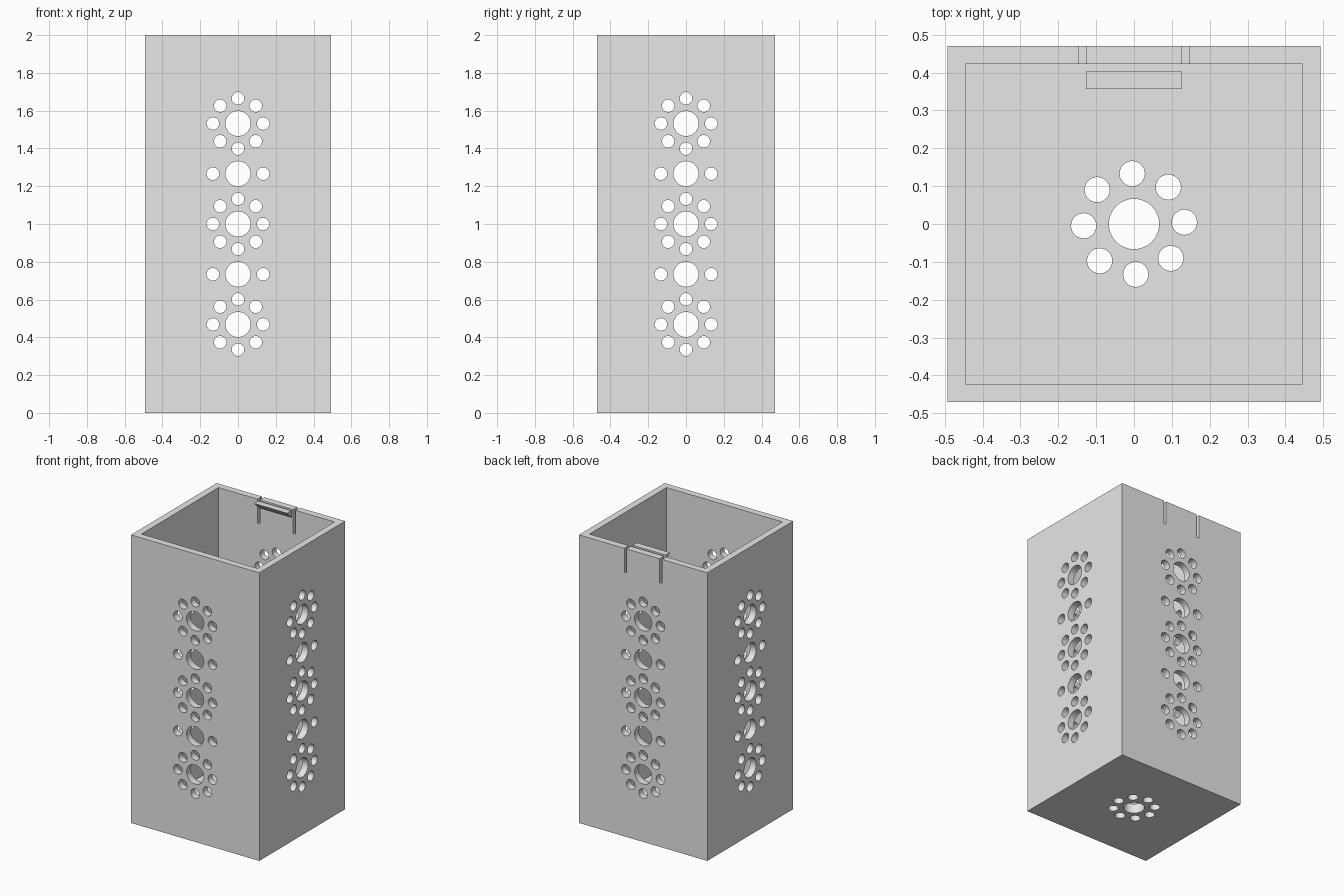
import bpy, bmesh, math
from mathutils import Matrix, Vector

if "Cube" in bpy.data.objects:
    bpy.data.objects.remove(bpy.data.objects["Cube"], do_unlink=True)

HX, HY, H = 0.493, 0.47, 2.0       # half width, half depth, height
WALL = 0.067
PITCH = 0.133                      # hole ring radius
TAB, SLIT, SLIT_DEPTH = 0.127, 0.018, 0.167
LIP = 0.046

grey = bpy.data.materials.new("plain grey")
grey.use_nodes = True
grey.diffuse_color = (0.8, 0.8, 0.8, 1)
grey.node_tree.nodes["Principled BSDF"].inputs["Base Color"].default_value = (0.8, 0.8, 0.8, 1)


def make_object(name, bm):
    bmesh.ops.recalc_face_normals(bm, faces=bm.faces)
    mesh = bpy.data.meshes.new(name)
    bm.to_mesh(mesh)
    bm.free()
    mesh.materials.append(grey)
    obj = bpy.data.objects.new(name, mesh)
    bpy.context.collection.objects.link(obj)
    return obj


def add_box(bm, lo, hi):
    lo, hi = Vector(lo), Vector(hi)
    m = Matrix.Translation((lo + hi) / 2) @ Matrix.Diagonal((*(hi - lo), 1))
    return bmesh.ops.create_cube(bm, size=1, matrix=m)


def drill(bm, frame, u, v, radius, depth=0.2):
    # Frame z points along the drill axis, its origin is on the wall
    bmesh.ops.create_cone(bm, cap_ends=True, segments=32, radius1=radius, radius2=radius,
                          depth=depth, matrix=frame @ Matrix.Translation((u, v, 0)))


def ring(bm, frame, v, angles):
    drill(bm, frame, 0, v, PITCH / 2)
    for a in angles:
        a = math.radians(a)
        drill(bm, frame, PITCH * math.cos(a), v + PITCH * math.sin(a), PITCH / 4)


# Open box with a floor
bm = bmesh.new()
add_box(bm, (-HX, -HY, 0), (HX, HY, H))
top = max(bm.faces, key=lambda f: f.calc_center_median().z)
bmesh.ops.inset_region(bm, faces=[top], thickness=WALL)
cavity = bmesh.ops.extrude_discrete_faces(bm, faces=[top])["faces"][0]
bmesh.ops.translate(bm, verts=cavity.verts, vec=(0, 0, WALL - H))
box = make_object("box_body", bm)

# Holes in the four walls
cut = bmesh.new()
full = range(0, 360, 45)
for k in range(4):
    reach = HY if k % 2 == 0 else HX
    frame = (Matrix.Rotation(k * math.pi / 2, 4, "Z")
             @ Matrix.Translation((0, -reach, H / 2))
             @ Matrix.Rotation(math.pi / 2, 4, "X"))
    for i in range(-2, 3):
        angles = list(full) if i % 2 == 0 else [0, 180]
        blind = k == 0 and i == -2
        if blind:
            angles.remove(0)
            # One hole stops just short of the cavity
            drill(cut, frame, PITCH, i * 2 * PITCH, PITCH / 4, depth=0.12)
        ring(cut, frame, i * 2 * PITCH, angles)

# Holes in the floor
ring(cut, Matrix.Identity(4), 0, [a + 2 for a in full])

# Slits beside the latch tab
for s in (-1, 1):
    a, b = sorted((s * TAB, s * (TAB + SLIT)))
    add_box(cut, (a, HY - WALL - 0.03, H - SLIT_DEPTH), (b, HY + 0.03, H + 0.05))
cutter = make_object("hole_cutter", cut)
cutter.hide_render = True

mod = box.modifiers.new("holes", "BOOLEAN")
mod.operation = "DIFFERENCE"
mod.solver = "EXACT"
mod.object = cutter
bpy.ops.object.select_all(action="DESELECT")
bpy.context.view_layer.objects.active = box
box.select_set(True)
bpy.ops.object.modifier_apply(modifier=mod.name)
bpy.data.objects.remove(cutter, do_unlink=True)
bpy.ops.object.shade_smooth_by_angle(angle=math.radians(30))

# Wedge lip on the inside of the latch tab
bm = bmesh.new()
inner = HY - WALL
profile = [(inner, H), (inner - LIP, H), (inner, H - LIP)]
face = bm.faces.new([bm.verts.new((-TAB, y, z)) for y, z in profile])
side = bmesh.ops.extrude_face_region(bm, geom=[face])["geom"]
bmesh.ops.translate(bm, verts=[g for g in side if isinstance(g, bmesh.types.BMVert)],
                    vec=(2 * TAB, 0, 0))
make_object("latch_lip", bm)
